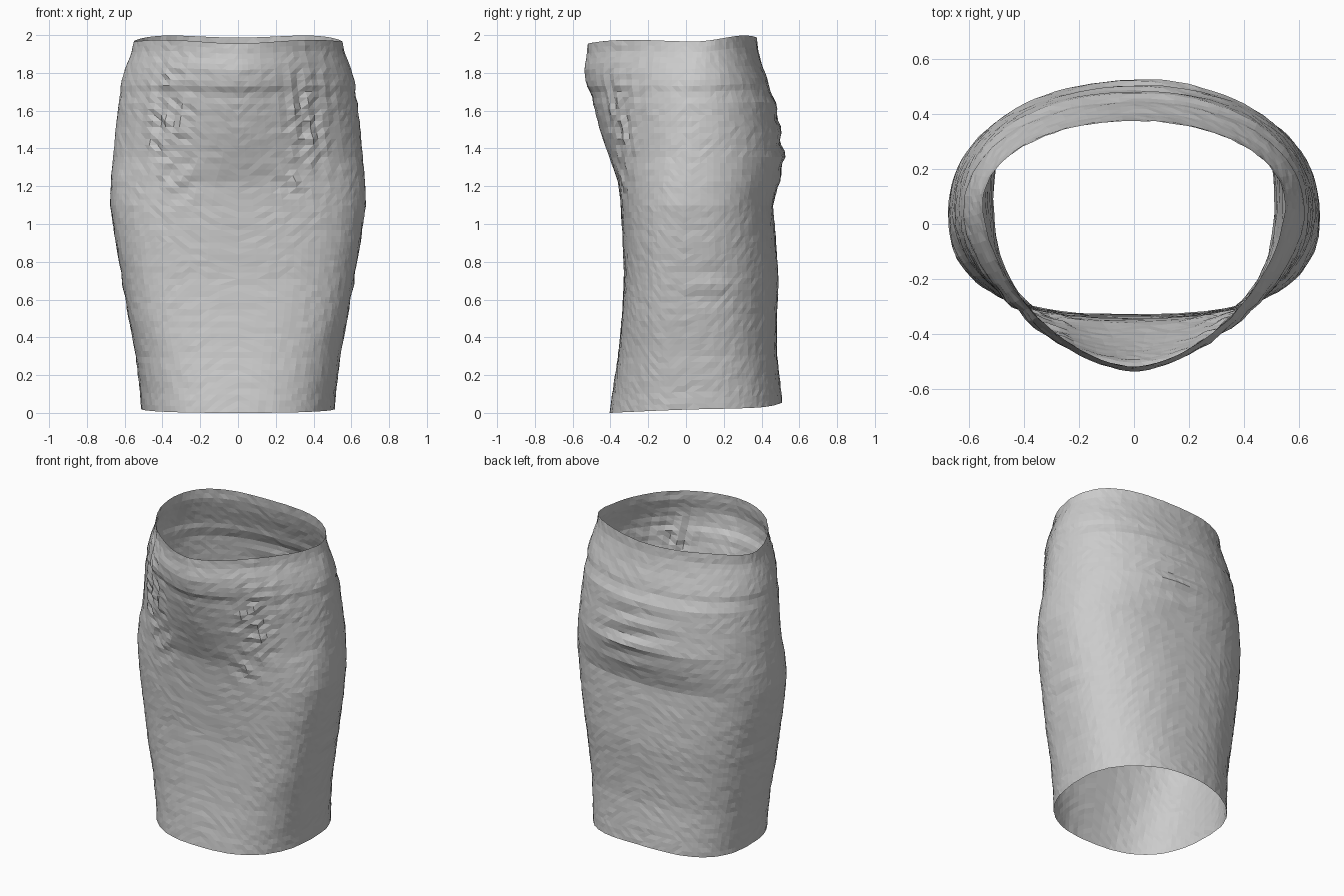
import bpy
import bmesh
import math
import random

cube = bpy.data.objects.get("Cube")
if cube:
    bpy.data.objects.remove(cube, do_unlink=True)

random.seed(4)
SIDES, ROWS = 92, 62

# Skirt sections: height, half width, front y, back y, widest y, front and back squareness
SECTIONS = [
    (0.0, .512, -.405, .51, .1, 2.5, 2.3),
    (.1, .519, -.39, .5, .1, 2.6, 2.3),
    (.3, .543, -.36, .48, .08, 2.8, 2.3),
    (.5, .58, -.34, .482, .06, 3.0, 2.3),
    (.7, .613, -.328, .49, .05, 3.0, 2.3),
    (.9, .648, -.335, .477, .04, 2.8, 2.35),
    (1.1, .677, -.345, .46, .03, 2.5, 2.4),
    (1.22, .673, -.358, .495, .03, 2.3, 2.3),
    (1.35, .661, -.405, .52, .03, 1.9, 2.2),
    (1.5, .648, -.455, .497, .03, 1.75, 2.2),
    (1.65, .632, -.492, .475, .03, 1.7, 2.2),
    (1.7, .62, -.5, .447, .03, 1.68, 2.2),
    (1.75, .623, -.528, .438, .04, 1.65, 2.15),
    (1.85, .594, -.538, .402, .05, 1.65, 2.1),
    (1.93, .564, -.525, .382, .06, 1.65, 2.05),
    (2.0, .551, -.52, .376, .07, 1.7, 2.05),
]


def section(z):
    """Blend the two nearest sections at this height."""
    for low, high in zip(SECTIONS, SECTIONS[1:]):
        if z <= high[0]:
            t = (z - low[0]) / (high[0] - low[0])
            return [a + (b - a) * t for a, b in zip(low, high)][1:]
    return SECTIONS[-1][1:]


def bump(value, centre, spread):
    return math.exp(-((value - centre) / spread) ** 2)


def signed_power(value, power):
    return math.copysign(abs(value) ** power, value)


def surface_point(angle, level):
    """Place one cloth vertex, with its hem slope, folds and wrinkles."""
    z = 2 * level
    width, front, back, middle, front_square, back_square = section(z)
    c, s = math.cos(angle), math.sin(angle)
    power = 2 / (front_square if s < 0 else back_square)
    depth = back - middle if s > 0 else middle - front
    x = width * signed_power(c, power)
    y = middle + depth * signed_power(s, power)

    # Horizontal drag folds across the seat
    seat = bump(z, 1.42, .18) * bump(x, .05, .22) * max(s, 0)
    push = .012 * seat * math.sin(z * 47 + x * 5)
    # Vertical gathers beside the stomach
    gather = bump(abs(x), .38, .13) * bump(z, 1.58, .32) * max(-s, 0)
    push += gather * (.01 * math.sin(abs(x) * 75 + z * 3) + random.uniform(-.011, .011))
    # Slanted creases under the stomach
    crease = bump(abs(x), .3, .1) * bump(z, 1.25, .12) * max(-s, 0)
    push += .009 * crease * math.sin(z * 45 + abs(x) * 30)
    # Small folds at the side and fine cloth unevenness
    push += .007 * bump(y, .12, .12) * bump(z, .68, .1) * abs(c) * math.sin(z * 40)
    push += random.uniform(-.002, .002)

    # The hem rises at the back and the waist edge dips at the front
    hem = .02 + .01 * s + .025 * s ** 6 if s > 0 else .02 * (1 + s)
    waist = 1.975 + (.02 * s if s > 0 else .012 * s)
    waist += .008 * math.cos(angle * 4 + math.pi)
    return x + c * push, y + s * push, z + hem * (1 - level) ** 4 + (waist - 2) * level ** 8


# Pale grey cloth
cloth = bpy.data.materials.new("grey cloth")
cloth.use_nodes = True
cloth.diffuse_color = (.6, .6, .6, 1)
cloth.node_tree.nodes["Principled BSDF"].inputs["Base Color"].default_value = cloth.diffuse_color

# Open tube of cloth, a single layer with flat faces
bm = bmesh.new()
rings = []
for row in range(ROWS + 1):
    rings.append([bm.verts.new(surface_point(math.tau * i / SIDES, row / ROWS))
                  for i in range(SIDES)])
for lower, upper in zip(rings, rings[1:]):
    for i in range(SIDES):
        j = (i + 1) % SIDES
        bm.faces.new((lower[i], lower[j], upper[j], upper[i]))
bmesh.ops.triangulate(bm, faces=bm.faces[:])

mesh = bpy.data.meshes.new("skirt")
bm.to_mesh(mesh)
bm.free()
mesh.materials.append(cloth)
skirt = bpy.data.objects.new("skirt", mesh)
bpy.context.collection.objects.link(skirt)
